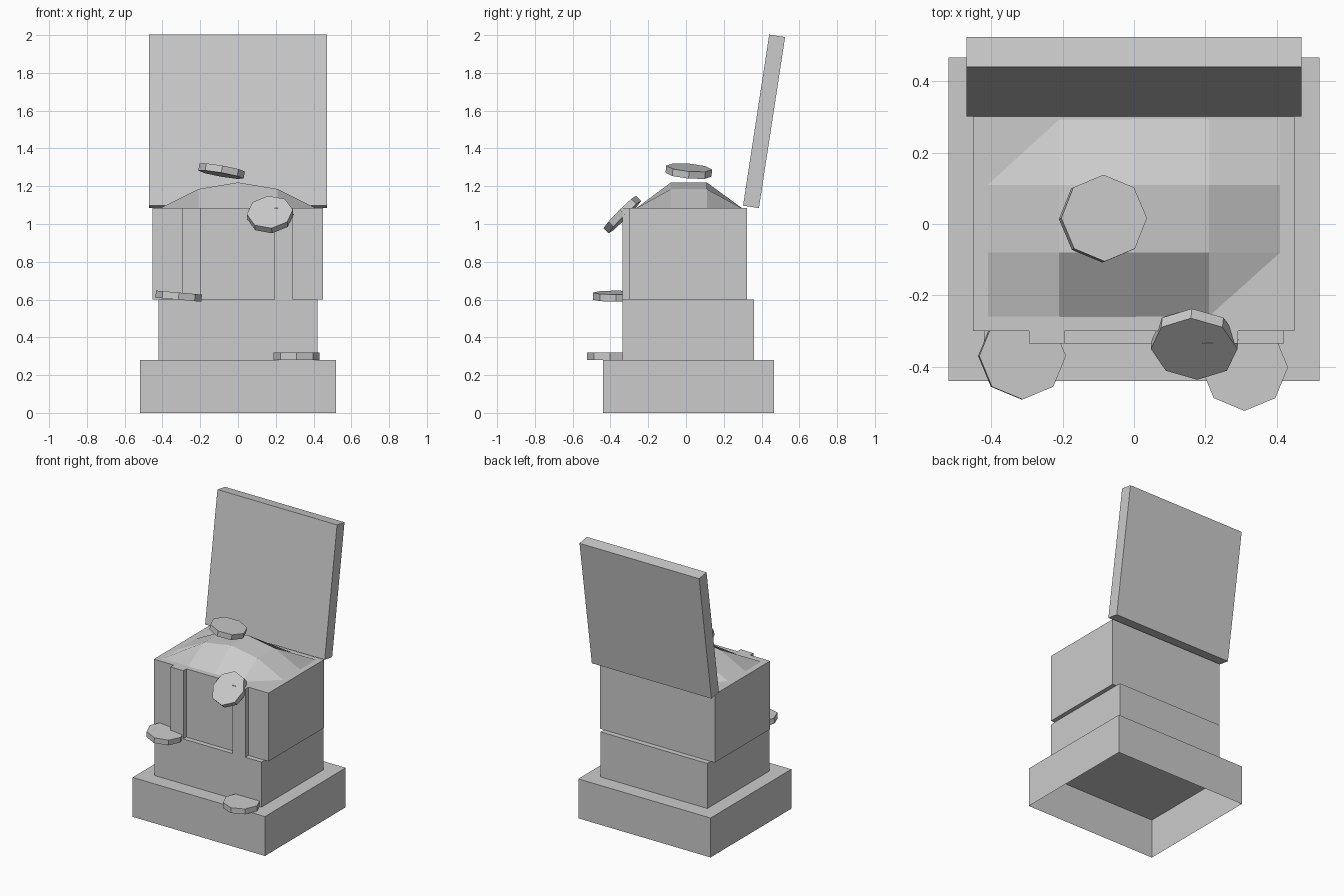
import bpy
import bmesh
from math import radians
from mathutils import Matrix, Euler, Vector

cube = bpy.data.objects.get("Cube")
if cube:
    bpy.data.objects.remove(cube, do_unlink=True)

# One plain grey for every part
grey = bpy.data.materials.new("plain_grey")
grey.use_nodes = True
grey.diffuse_color = (0.6, 0.6, 0.6, 1)
grey.node_tree.nodes["Principled BSDF"].inputs["Base Color"].default_value = (0.6, 0.6, 0.6, 1)


def finish(bm, name):
    mesh = bpy.data.meshes.new(name)
    bm.to_mesh(mesh)
    bm.free()
    mesh.materials.append(grey)
    obj = bpy.data.objects.new(name, mesh)
    bpy.context.collection.objects.link(obj)
    return obj


def box(name, low, high, open_bottom=False):
    low, high = Vector(low), Vector(high)
    bm = bmesh.new()
    bmesh.ops.create_cube(bm, size=1)
    bmesh.ops.scale(bm, vec=high - low, verts=bm.verts)
    bmesh.ops.translate(bm, vec=(low + high) / 2, verts=bm.verts)
    if open_bottom:
        bottom = [f for f in bm.faces if f.normal.z < -0.5]
        bmesh.ops.delete(bm, geom=bottom, context='FACES_ONLY')
    return finish(bm, name)


def coin(name, centre, tilt):
    bm = bmesh.new()
    turn = Euler([radians(a) for a in tilt]).to_matrix().to_4x4()
    bmesh.ops.create_cone(bm, cap_ends=True, segments=8, radius1=0.122,
                          radius2=0.122, depth=0.038,
                          matrix=Matrix.Translation(centre) @ turn)
    return finish(bm, name)


# Stepped pedestal, hollow underneath
box("pedestal_base", (-0.52, -0.44, 0), (0.52, 0.467, 0.28), open_bottom=True)
box("pedestal_step", (-0.42, -0.335, 0.28), (0.42, 0.36, 0.6))

# Chest body with two raised straps on the front
box("chest_body", (-0.452, -0.3, 0.6), (0.45, 0.322, 1.085))
for name, x in (("right_strap", -0.295), ("left_strap", 0.192)):
    box(name, (x, -0.335, 0.6), (x + 0.1, -0.29, 1.085))

# Open lid leaning back, pivoting on its lower front edge
lid = box("lid", (-0.47, 0, 0), (0.47, 0.085, 0.916))
lid.location = (0, 0.302, 1.097)
lid.rotation_euler.x = radians(-8.7)

# Faceted heap filling the chest
bm = bmesh.new()
xs = (-0.42, -0.21, 0, 0.21, 0.42)
ys = (-0.268, -0.08, 0.11, 0.302)
crest = (1.08, 1.185, 1.22, 1.185, 1.08)
rows = [[bm.verts.new((x, y, crest[i] if 0 < j < 3 else 1.08))
         for i, x in enumerate(xs)] for j, y in enumerate(ys)]
for a, b in zip(rows, rows[1:]):
    for i in range(len(xs) - 1):
        bm.faces.new((a[i], a[i + 1], b[i + 1], b[i]))
finish(bm, "treasure_heap")

# Scattered eight-sided coins
coin("ledge_coin", (-0.314, -0.37, 0.618), (0, 5, 0))
coin("base_coin", (0.31, -0.402, 0.3), (0, 0, 0))
coin("heap_coin", (-0.087, 0.015, 1.28), (-5, 10, 0))
coin("leaning_coin", (0.17, -0.337, 1.05), (45, -6, 0))
